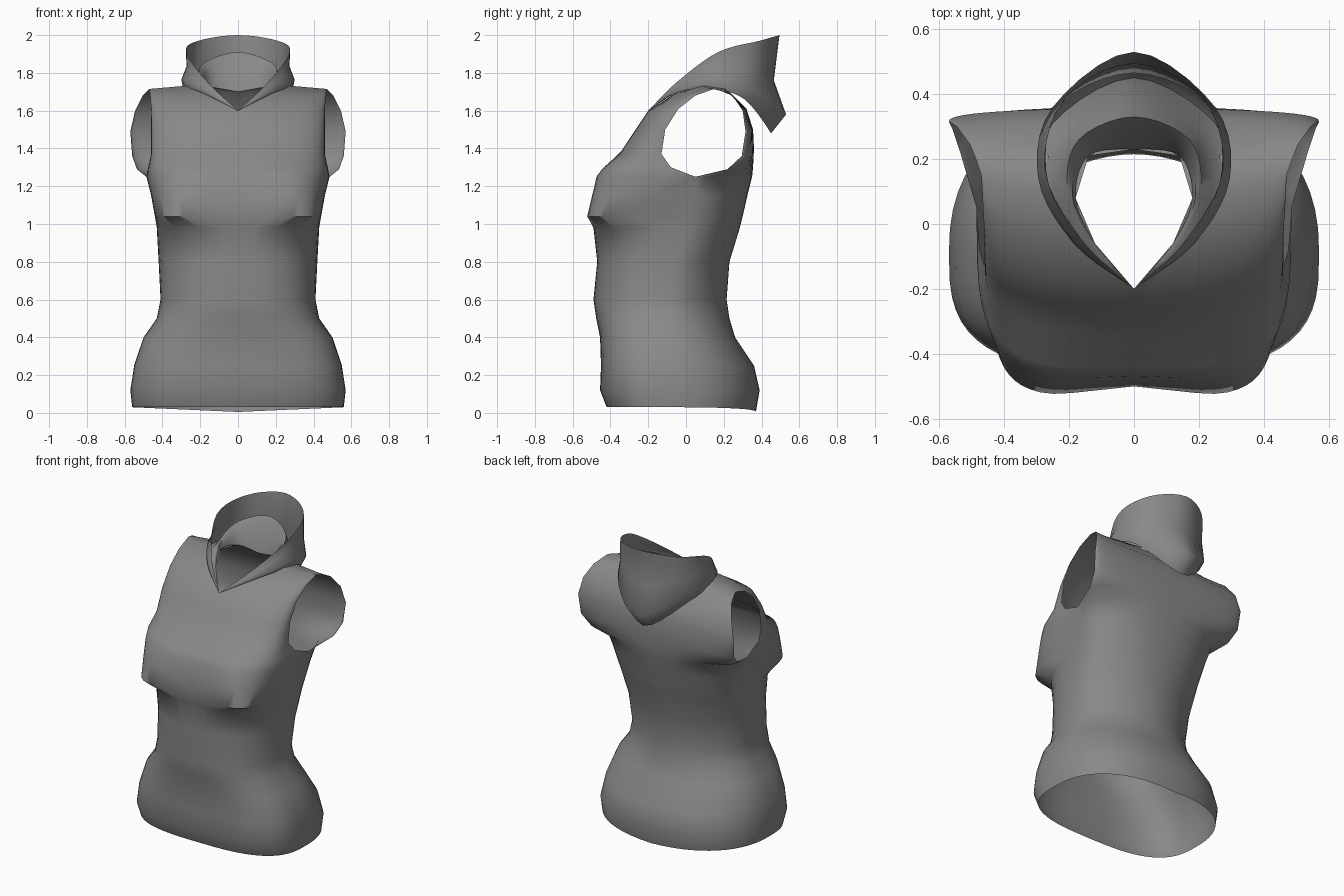
import bpy, bmesh, math
from mathutils import Vector

cloth = bpy.data.materials.new("grey_cloth")
cloth.diffuse_color = (0.25, 0.25, 0.25, 1)


def row_points(inner, outer, k, dip=0.0, m=14):
    """Superelliptic row from an inner (centre) point to an outer (side) point."""
    pts = []
    for j in range(m + 1):
        a = math.pi / 2 * j / m
        s = max(0.0, math.sin(a)) ** k
        c = max(0.0, math.cos(a)) ** k if j < m else 0.0
        pts.append(Vector((inner[0] + (outer[0] - inner[0]) * s,
                           outer[1] + (inner[1] - outer[1]) * c + dip * max(0, 1 - s / 0.6),
                           inner[2] + (outer[2] - inner[2]) * s)))
    return pts


def spline(keys, n=5):
    """Smooth curve through half-ring key points, symmetric about x = 0 at the back."""
    p = [Vector(q) for q in keys]
    mirrored = Vector((-p[-2].x, p[-2].y, p[-2].z))
    p = [2 * p[0] - p[1]] + p + [mirrored]
    out = []
    for i in range(1, len(p) - 2):
        a, b, c, d = p[i - 1:i + 3]
        for j in range(n):
            t = j / n
            out.append(0.5 * (2 * b + (c - a) * t + (2 * a - 5 * b + 4 * c - d) * t * t
                              + (3 * b - a - 3 * c + d) * t ** 3))
    return out + [p[-2]]


def build(name, sheets):
    """Loft each list of rows, mirror across x, weld and smooth."""
    bm = bmesh.new()
    for rows in sheets:
        grid = [[[bm.verts.new((p.x * side, p.y, p.z)) for p in r] for r in rows] for side in (1, -1)]
        for g in grid:
            for r0, r1 in zip(g, g[1:]):
                for j in range(len(r0) - 1):
                    bm.faces.new((r0[j], r0[j + 1], r1[j + 1], r1[j]))
    bmesh.ops.remove_doubles(bm, verts=bm.verts, dist=0.0005)
    bmesh.ops.dissolve_degenerate(bm, edges=bm.edges, dist=0.0003)
    bmesh.ops.recalc_face_normals(bm, faces=bm.faces)
    me = bpy.data.meshes.new(name)
    bm.to_mesh(me)
    bm.free()
    me.materials.append(cloth)
    ob = bpy.data.objects.new(name, me)
    bpy.context.collection.objects.link(ob)
    bpy.ops.object.select_all(action='DESELECT')
    ob.select_set(True)
    bpy.context.view_layer.objects.active = ob
    bpy.ops.object.shade_smooth_by_angle(angle=math.radians(60))
    return ob


# Torso levels: z, half width, front y, back y, side y, front and back squareness, centre dip
levels = [
    (0.03, 0.56, -0.42, 0.37, -0.08, 0.68, 0.85, 0),
    (0.12, 0.57, -0.455, 0.39, -0.09, 0.66, 0.85, 0),
    (0.25, 0.55, -0.45, 0.36, -0.10, 0.66, 0.88, 0),
    (0.40, 0.50, -0.455, 0.26, -0.10, 0.70, 0.92, 0),
    (0.50, 0.43, -0.475, 0.23, -0.10, 0.75, 1.0, 0),
    (0.60, 0.41, -0.49, 0.215, -0.08, 0.78, 1.08, 0),
    (0.80, 0.42, -0.47, 0.23, -0.05, 0.77, 1.05, 0),
    (0.98, 0.43, -0.49, 0.285, 0.0, 0.72, 0.95, 0),
    (1.04, 0.44, -0.53, 0.30, 0.01, 0.38, 0.92, 0.03),
    (1.15, 0.46, -0.507, 0.325, 0.03, 0.45, 0.88, 0.025),
    (1.25, 0.485, -0.483, 0.35, 0.05, 0.54, 0.85, 0.015),
]
front, back = [], []
for i, (z, w, yf, yb, ys, kf, kb, dip) in enumerate(levels):
    tilt = 0.025 if i == 0 else 0
    front.append(row_points((0, yf, z), (w, ys, z), kf, dip))
    back.append(row_points((0, yb, z - tilt), (w, ys, z), kb))

# Chest and front armhole edge up to the shoulder seam
seam = ((0.18, 0.08, 1.74), (0.47, 0.15, 1.715), 1.3)
for r in [((0, -0.45, 1.29), (0.475, -0.08, 1.30), 0.6, 0.01),
          ((0, -0.34, 1.39), (0.46, -0.13, 1.37), 0.72),
          ((0, -0.26, 1.51), (0.46, -0.11, 1.50), 0.85),
          ((0, -0.20, 1.60), (0.46, -0.04, 1.61), 1.0),
          ((0.12, -0.06, 1.69), (0.465, 0.05, 1.68), 1.2), seam]:
    front.append(row_points(*r))

# Upper back and flared rear armhole edge
for r in [((0, 0.355, 1.30), (0.535, 0.22, 1.29), 0.75),
          ((0, 0.36, 1.40), (0.56, 0.295, 1.36), 0.8),
          ((0, 0.355, 1.50), (0.57, 0.315, 1.49), 0.8),
          ((0, 0.32, 1.61), (0.545, 0.30, 1.60), 0.9),
          ((0, 0.23, 1.70), (0.505, 0.245, 1.68), 1.0),
          ((0.14, 0.21, 1.725), (0.485, 0.195, 1.70), 1.0), seam]:
    back.append(row_points(*r))
build("vest_body", [front, back])

# Hood: rings from the neckline, over an inner fold, down the back and up to the rim
tip = (0, -0.20, 1.60)
rings = [
    [(0.12, -0.06, 1.69), (0.18, 0.08, 1.74), (0.14, 0.21, 1.725), (0, 0.23, 1.70)],
    [(0.13, -0.05, 1.70), (0.19, 0.09, 1.78), (0.15, 0.23, 1.82), (0, 0.27, 1.83)],
    [(0.14, -0.05, 1.71), (0.205, 0.11, 1.79), (0.17, 0.26, 1.86), (0, 0.33, 1.91)],
    [(0.17, -0.06, 1.70), (0.24, 0.10, 1.74), (0.20, 0.30, 1.72), (0, 0.41, 1.72)],
    [(0.18, -0.06, 1.69), (0.28, 0.12, 1.72), (0.25, 0.31, 1.66), (0, 0.45, 1.48)],
    [(0.185, -0.06, 1.70), (0.295, 0.14, 1.77), (0.25, 0.36, 1.70), (0, 0.53, 1.58)],
    [(0.175, -0.06, 1.72), (0.27, 0.16, 1.83), (0.225, 0.37, 1.81), (0, 0.465, 1.76)],
    [(0.16, -0.05, 1.75), (0.275, 0.17, 1.91), (0.21, 0.39, 1.97), (0, 0.495, 2.0)],
]
build("hood", [[spline([tip] + r) for r in rings]])
